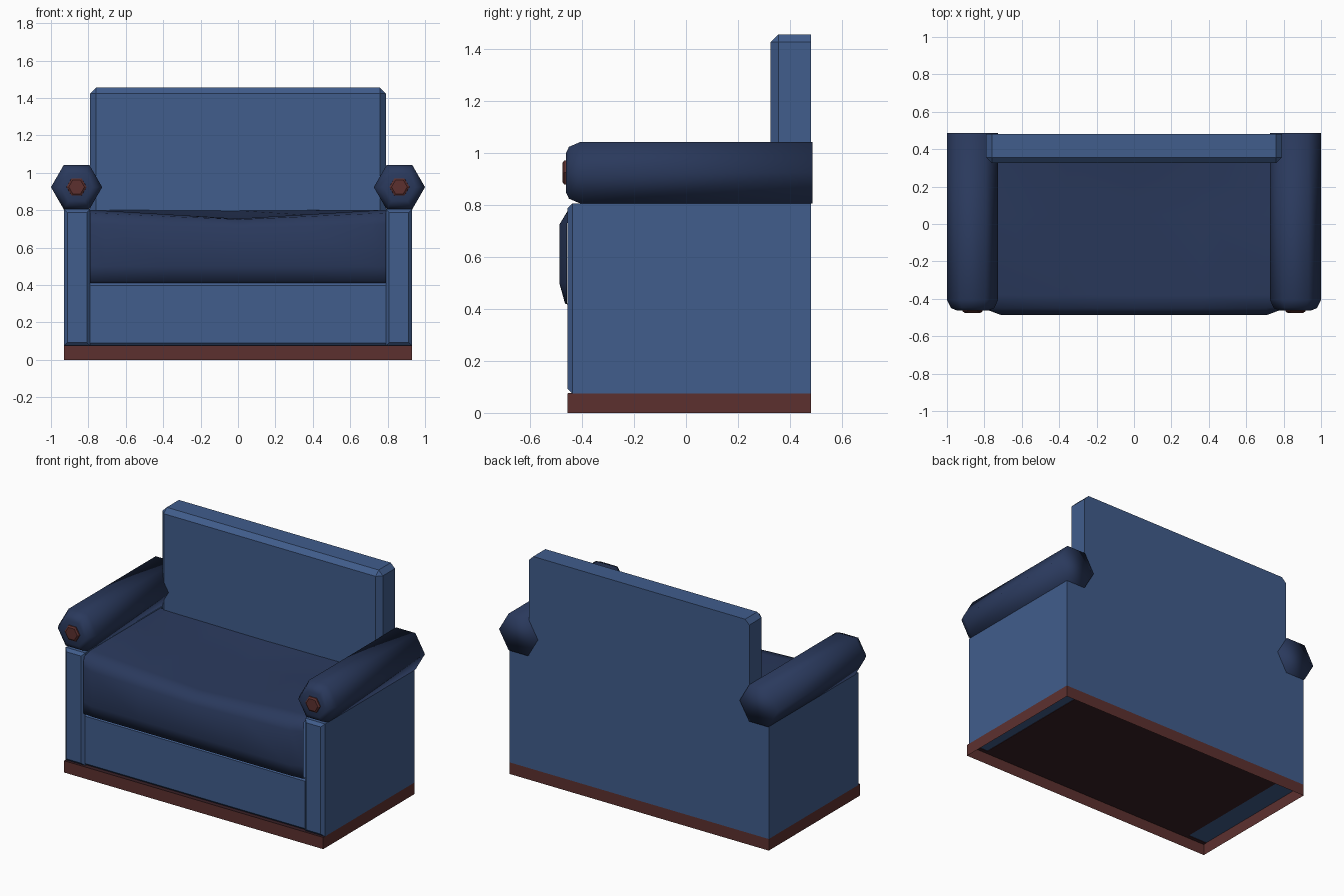
import bpy, bmesh, math

if "Cube" in bpy.data.objects:
    bpy.data.objects.remove(bpy.data.objects["Cube"])


def material(name, rgb):
    m = bpy.data.materials.new(name)
    m.diffuse_color = (*rgb, 1)
    m.use_nodes = True
    m.node_tree.nodes["Principled BSDF"].inputs["Base Color"].default_value = m.diffuse_color
    return m


BLUE = material("blue fabric", (0.052, 0.109, 0.262))
NAVY = material("navy fabric", (0.023, 0.041, 0.108))
WOOD = material("red brown wood", (0.108, 0.030, 0.028))
DARK = material("dark maroon underside", (0.040, 0.014, 0.018))


def finish(bm, name, mat, smooth=False, fix=True):
    if fix:
        bmesh.ops.recalc_face_normals(bm, faces=bm.faces)
    me = bpy.data.meshes.new(name)
    for f in bm.faces:
        f.smooth = smooth
    bm.to_mesh(me)
    bm.free()
    me.materials.append(mat)
    ob = bpy.data.objects.new(name, me)
    bpy.context.collection.objects.link(ob)
    return ob


def box(lo, hi):
    bm = bmesh.new()
    bmesh.ops.create_cube(bm, size=1)
    for v in bm.verts:
        v.co = [(a + b) / 2 + c * (b - a) for a, b, c in zip(lo, hi, v.co)]
    return bm


def chamfer(bm, width, rule):
    """Bevel the edges whose midpoint satisfies the rule."""
    edges = [e for e in bm.edges if rule((e.verts[0].co + e.verts[1].co) / 2)]
    bmesh.ops.bevel(bm, geom=edges, offset=width, segments=1, affect='EDGES')


def bridge(bm, rings, closed):
    for a, b in zip(rings, rings[1:]):
        n = len(a)
        for i in range(n if closed else n - 1):
            j = (i + 1) % n
            bm.faces.new((a[i], a[j], b[j], b[i]))


def hex_lathe(name, cx, cz, stations, mat, smooth):
    """Six-sided tube along y, from (y, radius) stations."""
    bm = bmesh.new()
    rings = [[bm.verts.new((cx + r * math.cos(k * math.pi / 3), y,
                            cz + r * math.sin(k * math.pi / 3)))
              for k in range(6)] for y, r in stations]
    bridge(bm, rings, True)
    bm.faces.new(rings[0])
    bm.faces.new(rings[-1])
    return finish(bm, name, mat, smooth)


# Wooden plinth: thin skirt, open underneath, with a dark board closing it
bm = box((-0.93, -0.455, 0), (0.93, 0.48, 0.075))
ends = [f for f in bm.faces if abs(f.normal.z) > 0.5]
bmesh.ops.delete(bm, geom=ends, context='FACES_ONLY')
finish(bm, "plinth_skirt", WOOD, fix=False)
bm = box((-0.79, -0.454, 0.072), (0.79, 0.479, 0.0755))
finish(bm, "plinth_board", DARK)
for side, s in (("left", -1), ("right", 1)):
    x0, x1 = sorted((s * 0.79, s * 0.929))
    finish(box((x0, -0.454, 0.072), (x1, -0.43, 0.0755)), side + "_plinth_lip", DARK)

# Front panel under the cushion
bm = box((-0.79, -0.44, 0.075), (0.79, 0.33, 0.412))
chamfer(bm, 0.015, lambda c: c.y < -0.43 and abs(c.x) < 0.1)
finish(bm, "front_panel", BLUE)

# Backrest with chamfered front, top and side edges
bm = box((-0.79, 0.325, 0.075), (0.79, 0.48, 1.455))
chamfer(bm, 0.03, lambda c: (c.y < 0.33 and c.z > 0.1)
        or (c.z > 1.45 and abs(c.x) > 0.7))
finish(bm, "backrest", BLUE)

# Arms: panel, padded roll and wooden button on each side
for side, s in (("left", -1), ("right", 1)):
    x0, x1 = sorted((s * 0.79, s * 0.93))
    bm = box((x0, -0.455, 0.075), (x1, 0.48, 0.805))
    chamfer(bm, 0.018, lambda c: c.y < -0.45)
    finish(bm, side + "_arm_panel", BLUE)
    hex_lathe(side + "_arm_roll", s * 0.863, 0.923,
              [(-0.462, 0.085), (-0.45, 0.115), (-0.405, 0.137), (0.487, 0.137)],
              NAVY, True)
    hex_lathe(side + "_arm_button", s * 0.863, 0.924,
              [(-0.45, 0.055), (-0.468, 0.053), (-0.475, 0.042)], WOOD, False)

# Seat cushion: front profile (y, z, sag at the middle), swept along x,
# open where it meets the arms, backrest and front panel
profile = [(0.335, 0.802, 0.004), (0.05, 0.802, 0.05), (-0.38, 0.802, 0.047),
           (-0.45, 0.785, 0.035), (-0.487, 0.725, 0.02), (-0.487, 0.50, 0),
           (-0.465, 0.42, 0), (-0.43, 0.41, 0)]
bm = bmesh.new()
rings = []
for x in (-0.79, -0.71, -0.36, 0, 0.36, 0.71, 0.79):
    front = -0.457 if abs(x) > 0.75 else -0.487
    rings.append([bm.verts.new((x, max(y, front), z - sag * (1 - abs(x) / 0.79)))
                  for y, z, sag in profile])
bridge(bm, rings, False)
bm.normal_update()
if sum(f.normal.z * f.calc_area() for f in bm.faces) < 0:
    bmesh.ops.reverse_faces(bm, faces=bm.faces[:])
finish(bm, "seat_cushion", NAVY, True, fix=False)
